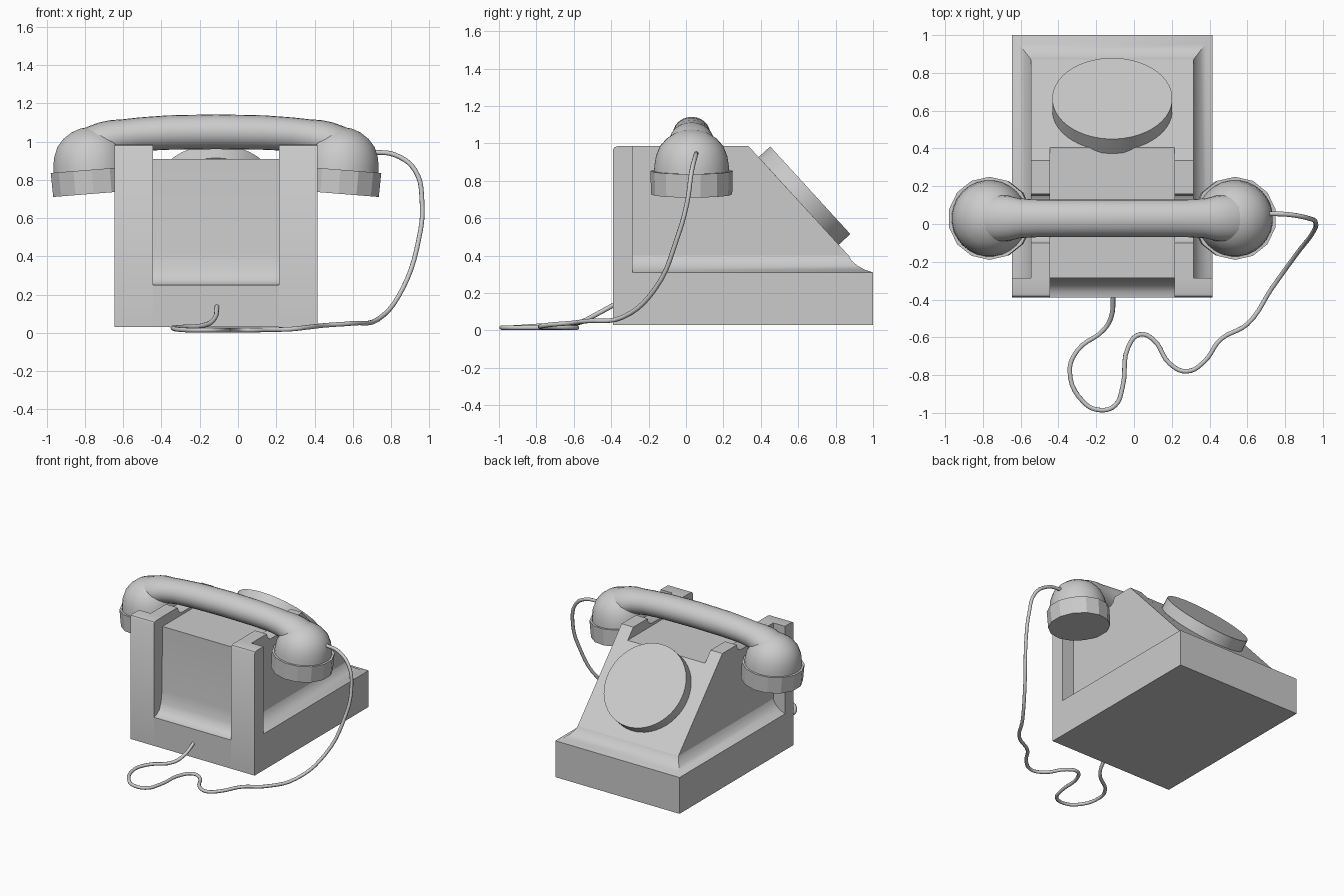
import bpy, bmesh, math
from mathutils import Vector

if "Cube" in bpy.data.objects:
    bpy.data.objects.remove(bpy.data.objects["Cube"], do_unlink=True)

CX = -0.115   # middle of the housing
HY = 0.03     # handset line

grey = bpy.data.materials.new("plain grey")
grey.use_nodes = True
grey.diffuse_color = (0.6, 0.6, 0.6, 1)
grey.node_tree.nodes["Principled BSDF"].inputs["Base Color"].default_value = (0.6, 0.6, 0.6, 1)


def finish(name, bm, angle=35):
    bmesh.ops.recalc_face_normals(bm, faces=bm.faces)
    mesh = bpy.data.meshes.new(name)
    bm.to_mesh(mesh)
    bm.free()
    mesh.materials.append(grey)
    ob = bpy.data.objects.new(name, mesh)
    bpy.context.collection.objects.link(ob)
    bpy.ops.object.select_all(action='DESELECT')
    ob.select_set(True)
    bpy.context.view_layer.objects.active = ob
    bpy.ops.object.shade_smooth_by_angle(angle=math.radians(angle))
    return ob


def loft(name, rings, angle=35):
    """Skin a list of equal closed rings and cap both ends."""
    bm = bmesh.new()
    loops = [[bm.verts.new(p) for p in ring] for ring in rings]
    n = len(loops[0])
    for a, b in zip(loops, loops[1:]):
        for i in range(n):
            j = (i + 1) % n
            bm.faces.new((a[i], a[j], b[j], b[i]))
    bm.faces.new(loops[0])
    bm.faces.new(loops[-1])
    return finish(name, bm, angle)


def prism(name, profile, x0, x1):
    """Extrude a side profile of (y, z) points across x."""
    return loft(name, [[(x, y, z) for y, z in profile] for x in (x0, x1)])


def rectangle(hx, y0, y1, z):
    return [(CX - hx, y0, z), (CX + hx, y0, z), (CX + hx, y1, z), (CX - hx, y1, z)]


def lathe(name, profile, sides, angle=35):
    """Stack of circles from (radius, z) points."""
    turn = [2 * math.pi * (i + 0.5) / sides for i in range(sides)]
    return loft(name, [[(r * math.cos(t), r * math.sin(t), z) for t in turn]
                       for r, z in profile], angle)


# Base block with the concave flare that rises to the tower
flare = [(0, 0.03), (0, 0.31), (0.035, 0.325), (0.065, 0.347), (0.088, 0.373), (0.1, 0.40)]
loft("base", [rectangle(0.53 - d, -0.285, 1.0 - 1.3 * d, z) for d, z in flare])

# Tower core with the scooped front panel and sloping back
prism("tower_core", [
    (-0.39, 0.03), (-0.39, 0.25), (-0.36, 0.255), (-0.325, 0.28), (-0.302, 0.33),
    (-0.29, 0.42), (-0.285, 0.91), (0.404, 0.91), (0.87, 0.40),
    (0.85, 0.2), (-0.285, 0.2), (-0.285, 0.03)], CX - 0.33, CX + 0.33)

# Cradle rails with a notch for the handset, and full-width front pillars
rail = [(-0.285, 0.3), (-0.285, 0.985), (-0.10, 0.985), (-0.085, 0.95), (-0.06, 0.93),
        (0.12, 0.93), (0.15, 0.95), (0.16, 0.985), (0.335, 0.985), (0.87, 0.40), (0.85, 0.3)]
pillar = [(-0.39, 0.03), (-0.39, 0.968), (-0.382, 0.98), (-0.365, 0.985),
          (-0.285, 0.985), (-0.285, 0.03)]
for side, s in (("right", -1), ("left", 1)):
    prism(side + "_cradle_rail", rail, CX + s * 0.33, CX + s * 0.43)
    prism(side + "_front_pillar", pillar, CX + s * 0.33, CX + s * 0.53)

# Dial disc on the slope
normal = Vector((0, 0.738, 0.675))
dial = lathe("dial", [(0.318, -0.02), (0.318, 0.084)], 48)
dial.rotation_euler = normal.to_track_quat('Z', 'Y').to_euler()
dial.location = (CX, 0.6025, 0.6925)

# Handset ends: tilted caps and domed bells
for side, s in (("right", -1), ("left", 1)):
    cap = lathe(side + "_handset_cap", [(0.217, -0.063), (0.22, 0.063)], 14, 20)
    bell = lathe(side + "_handset_bell", [
        (0.203, 0.05), (0.2, 0.09), (0.192, 0.14), (0.17, 0.195), (0.135, 0.235),
        (0.09, 0.265), (0.045, 0.281), (0.004, 0.286)], 28, 60)
    for part in (cap, bell):
        part.location = (CX + s * 0.645, HY, 0.79)
        part.rotation_euler = (0, s * 0.08, 0)

# Handset grip: oval sections (offset, bottom, top, half width)
half = [(0, 0.96, 1.142, 0.1), (0.25, 0.957, 1.137, 0.1), (0.4, 0.95, 1.126, 0.1),
        (0.49, 0.935, 1.116, 0.105), (0.55, 0.91, 1.112, 0.12), (0.61, 0.89, 1.1, 0.125),
        (0.67, 0.88, 1.078, 0.12), (0.73, 0.88, 1.045, 0.1)]
sections = [(-d, b, t, w) for d, b, t, w in reversed(half[1:])] + half
rings = []
for d, b, t, w in sections:
    rings.append([(CX + d, HY + w * math.cos(a), (b + t) / 2 + (t - b) / 2 * math.sin(a))
                  for a in (2 * math.pi * i / 24 for i in range(24))])
loft("handset_grip", rings, 60)

# Cord from the handset down and around to the housing
path = [(0.71, 0.055, 0.945), (0.82, 0.05, 0.93), (0.925, 0.03, 0.85), (0.962, 0.005, 0.68),
        (0.947, -0.045, 0.5), (0.86, -0.16, 0.23), (0.73, -0.34, 0.07), (0.6, -0.53, 0.05),
        (0.46, -0.61, 0.04), (0.37, -0.73, 0.03), (0.28, -0.78, 0.02), (0.19, -0.74, 0.017),
        (0.1, -0.61, 0.015), (0.03, -0.585, 0.015), (-0.03, -0.65, 0.015), (-0.06, -0.86, 0.015),
        (-0.1, -0.96, 0.015), (-0.18, -0.985, 0.015), (-0.27, -0.94, 0.015), (-0.34, -0.78, 0.025),
        (-0.3, -0.67, 0.03), (-0.16, -0.56, 0.045), (-0.12, -0.49, 0.08), (-0.11, -0.38, 0.14)]
curve = bpy.data.curves.new("cord", 'CURVE')
curve.dimensions = '3D'
curve.bevel_depth = 0.0125
curve.bevel_resolution = 2
curve.resolution_u = 5
curve.use_fill_caps = True
spline = curve.splines.new('BEZIER')
spline.bezier_points.add(len(path) - 1)
for point, co in zip(spline.bezier_points, path):
    point.co = co
    point.handle_left_type = point.handle_right_type = 'AUTO'
curve.materials.append(grey)
cord = bpy.data.objects.new("cord", curve)
bpy.context.collection.objects.link(cord)
